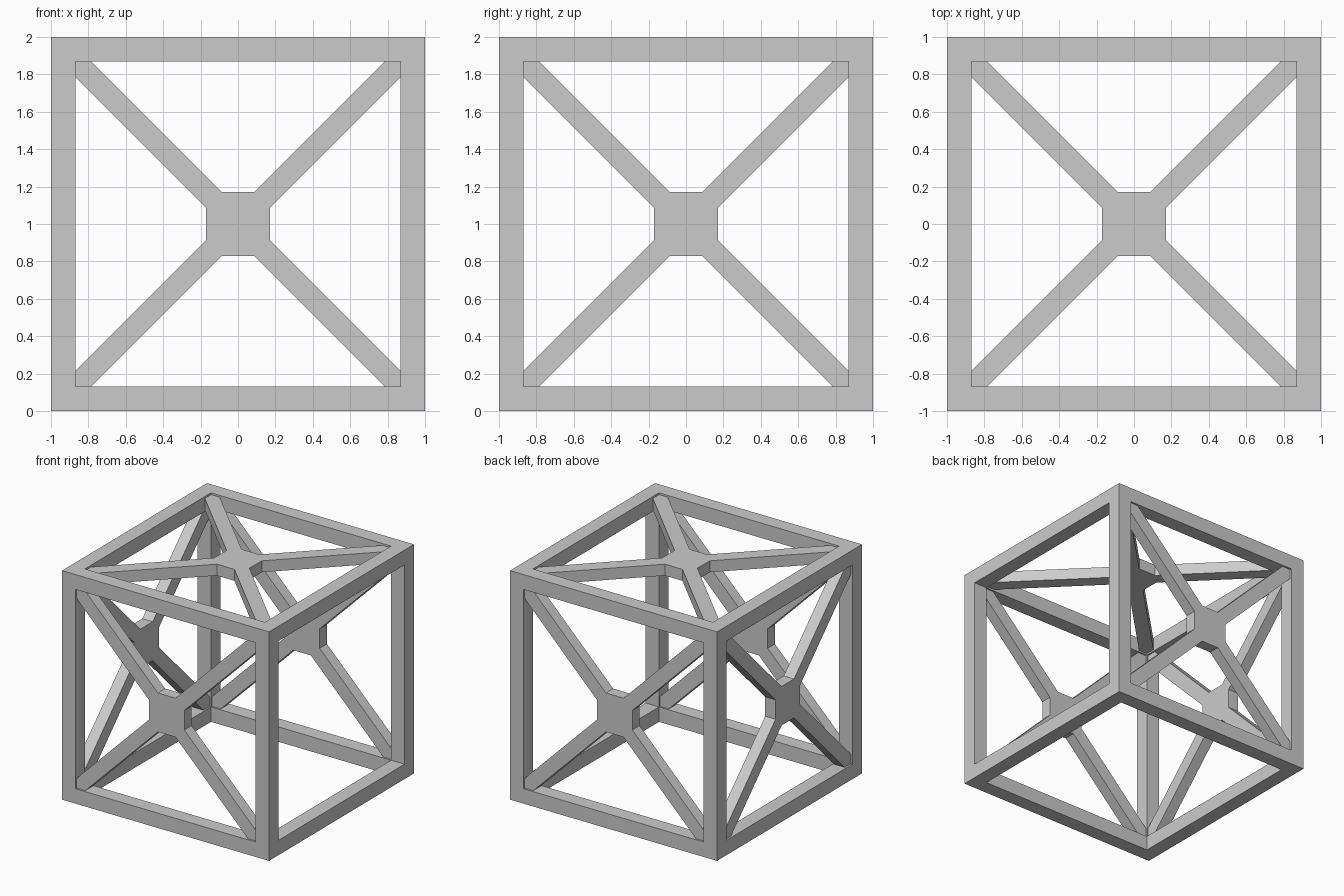
import bpy, bmesh
from math import pi
from mathutils import Matrix, Vector

if "Cube" in bpy.data.objects:
    bpy.data.objects.remove(bpy.data.objects["Cube"])

T = 0.13          # beam thickness of the cube frame
DEPTH = 0.10      # thickness of the cross braces
RECESS = 0.016    # how far braces sit below the outer faces


def finish(bm, name):
    bmesh.ops.recalc_face_normals(bm, faces=bm.faces)
    me = bpy.data.meshes.new(name)
    bm.to_mesh(me)
    bm.free()
    ob = bpy.data.objects.new(name, me)
    bpy.context.collection.objects.link(ob)
    return ob


# Cube frame: 3x3x3 cells, keep only corners and edges, skin the outside
def cube_frame():
    cuts = [-1, -1 + T, 1 - T, 1]

    def solid(c):
        return all(0 <= i <= 2 for i in c) and sum(i != 1 for i in c) >= 2

    bm = bmesh.new()
    cells = [(i, j, k) for i in range(3) for j in range(3) for k in range(3)]
    for c in filter(solid, cells):
        for axis in range(3):
            for side in (0, 1):
                n = list(c)
                n[axis] += 2 * side - 1
                if solid(n):
                    continue
                u, v = (axis + 1) % 3, (axis + 2) % 3
                quad = []
                for a, b in ((0, 0), (1, 0), (1, 1), (0, 1)):
                    p = Vector()
                    p[axis] = cuts[c[axis] + side]
                    p[u] = cuts[c[u] + a]
                    p[v] = cuts[c[v] + b]
                    quad.append(bm.verts.new(p + Vector((0, 0, 1))))
                bm.faces.new(quad)
    bmesh.ops.remove_doubles(bm, verts=bm.verts, dist=1e-4)
    finish(bm, "cube_frame")


# Cross brace: square hub with four diagonal arms, built under the top face
def cross_brace(name, turn):
    hub, off, end = 0.17, 0.085, 1 - T + 0.005
    arm = [(hub, off), (end, end - off), (end, end), (end - off, end), (off, hub)]
    bm = bmesh.new()
    ring = []
    for q in range(4):
        rot = Matrix.Rotation(q * pi / 2, 3, 'Z')
        ring += [bm.verts.new(rot @ Vector((x, y, 1 - RECESS))) for x, y in arm]
    face = bm.faces.new(ring)
    ext = bmesh.ops.extrude_face_region(bm, geom=[face], use_keep_orig=True)
    low = [g for g in ext["geom"] if isinstance(g, bmesh.types.BMVert)]
    bmesh.ops.translate(bm, verts=low, vec=(0, 0, -DEPTH))
    bmesh.ops.transform(bm, matrix=Matrix.Translation((0, 0, 1)) @ turn, verts=bm.verts)
    finish(bm, name)


cube_frame()
# Braces on top, front, back and left; right side and bottom stay open
cross_brace("top_brace", Matrix.Identity(4))
cross_brace("front_brace", Matrix.Rotation(pi / 2, 4, 'X'))
cross_brace("back_brace", Matrix.Rotation(-pi / 2, 4, 'X'))
cross_brace("left_brace", Matrix.Rotation(-pi / 2, 4, 'Y'))
